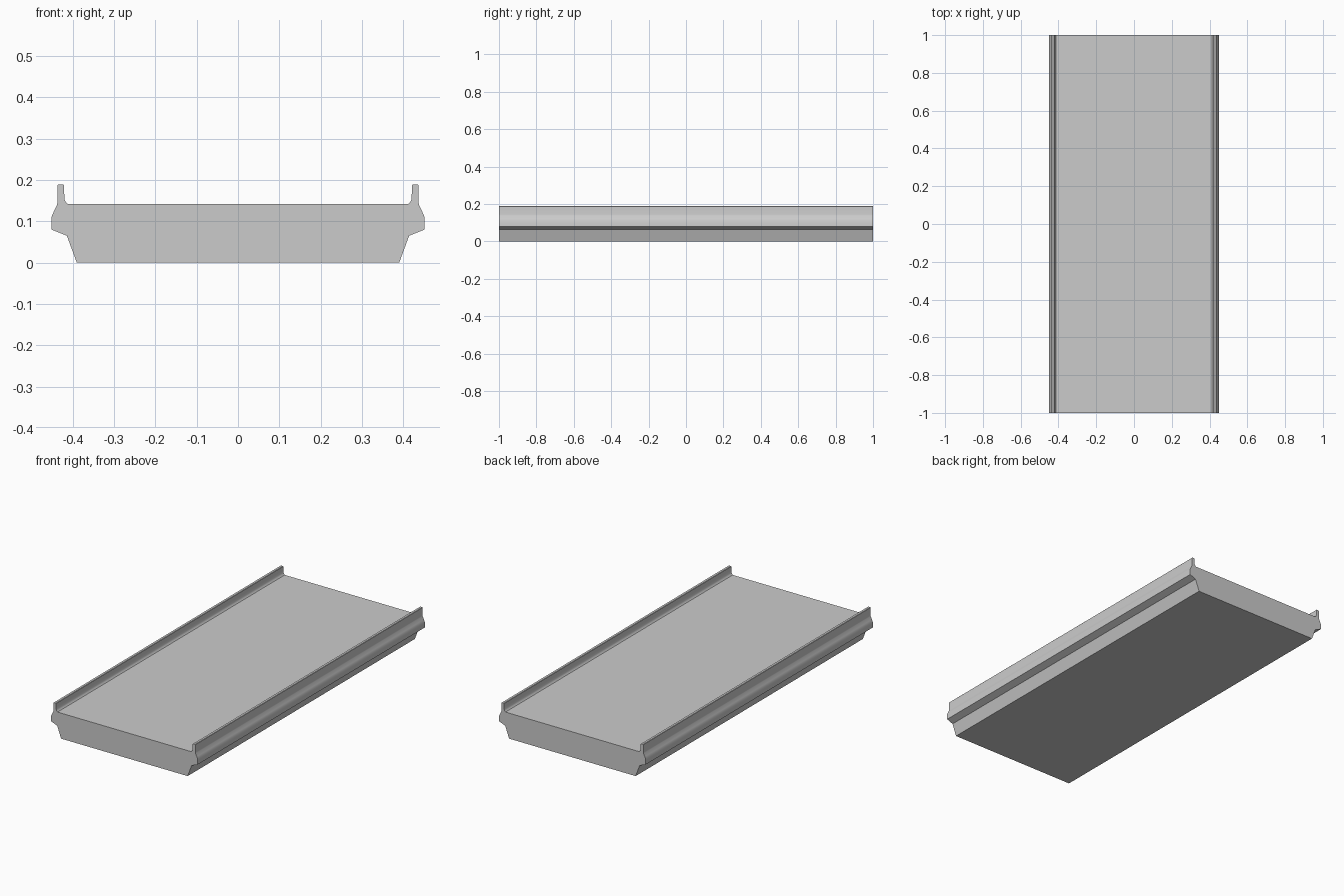
import bpy, bmesh

if "Cube" in bpy.data.objects:
    bpy.data.objects.remove(bpy.data.objects["Cube"])

# Right half of the tray cross-section (x, z), from the base up and over the lip
half = [
    (0.39, 0.0), (0.414, 0.065), (0.451, 0.08), (0.451, 0.111),
    (0.446, 0.123), (0.438, 0.139), (0.437, 0.145), (0.437, 0.187),
    (0.435, 0.189), (0.423, 0.189), (0.421, 0.187), (0.42, 0.154),
    (0.417, 0.147), (0.412, 0.142),
]
# Mirror to the left side for a closed outline
outline = half + [(-x, z) for x, z in reversed(half)]

# Extrude the outline along the length
bm = bmesh.new()
cap = bm.faces.new([bm.verts.new((x, -1.0, z)) for x, z in outline])
ext = bmesh.ops.extrude_face_region(bm, geom=[cap], use_keep_orig=True)
moved = [v for v in ext["geom"] if isinstance(v, bmesh.types.BMVert)]
bmesh.ops.translate(bm, verts=moved, vec=(0, 2.0, 0))
bmesh.ops.recalc_face_normals(bm, faces=bm.faces)

mesh = bpy.data.meshes.new("lipped_deck_panel")
bm.to_mesh(mesh)
bm.free()
panel = bpy.data.objects.new("lipped_deck_panel", mesh)
bpy.context.collection.objects.link(panel)

# Soft shading on the rounded rails, sharp elsewhere
bpy.context.view_layer.objects.active = panel
panel.select_set(True)
bpy.ops.object.shade_smooth_by_angle(angle=0.5)
